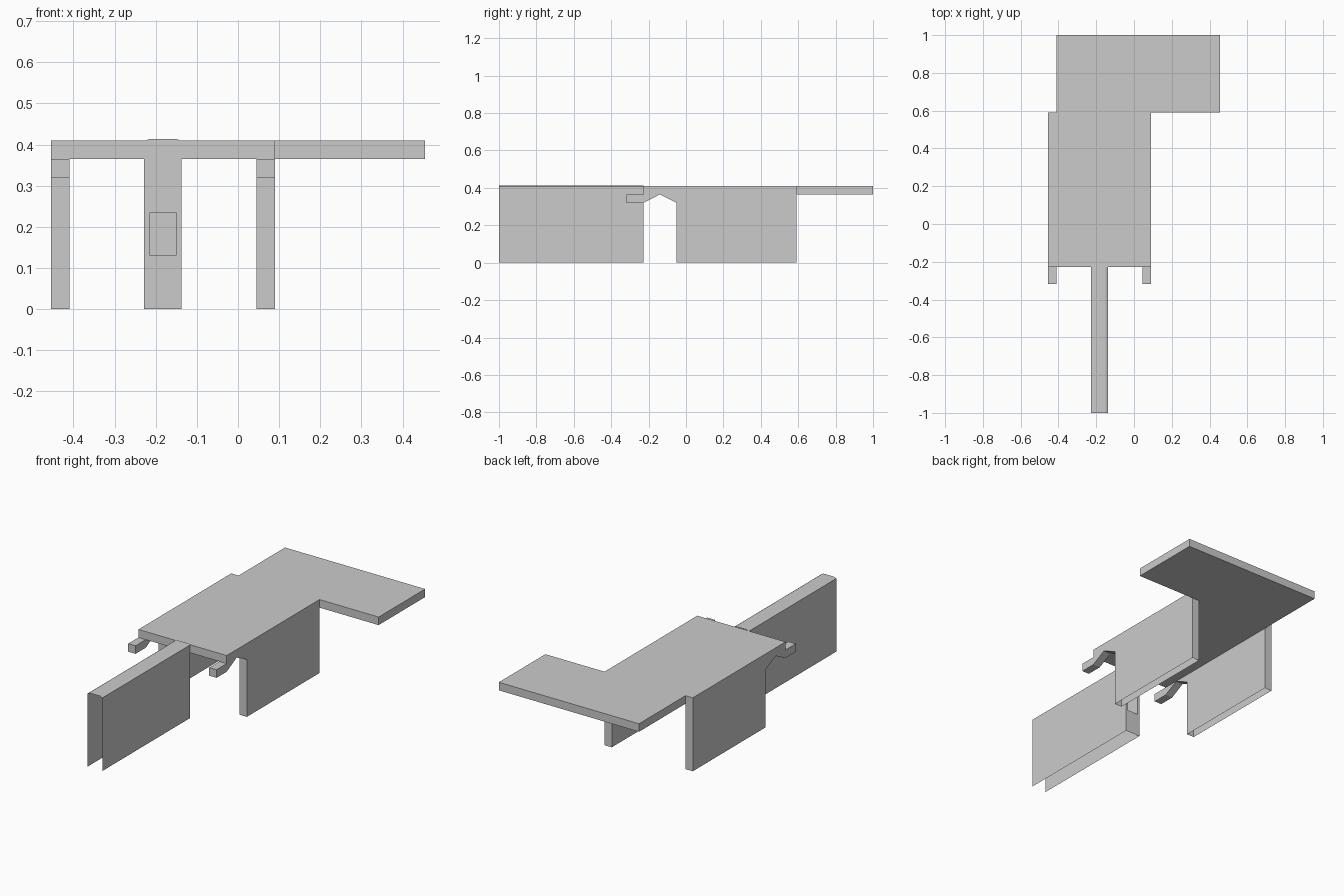
import bpy
import bmesh

if "Cube" in bpy.data.objects:
    bpy.data.objects.remove(bpy.data.objects["Cube"])


def finish(name, bm):
    bmesh.ops.recalc_face_normals(bm, faces=bm.faces)
    mesh = bpy.data.meshes.new(name)
    bm.to_mesh(mesh)
    bm.free()
    obj = bpy.data.objects.new(name, mesh)
    bpy.context.collection.objects.link(obj)
    return obj


def prism(name, points, offset, open_bottom=False):
    """Extrude a flat outline along an offset vector."""
    bm = bmesh.new()
    face = bm.faces.new([bm.verts.new(p) for p in points])
    res = bmesh.ops.extrude_face_region(bm, geom=[face], use_keep_orig=True)
    verts = [g for g in res["geom"] if isinstance(g, bmesh.types.BMVert)]
    bmesh.ops.translate(bm, verts=verts, vec=offset)
    if open_bottom:
        low = [f for f in bm.faces if all(v.co.z < 0.001 for v in f.verts)]
        bmesh.ops.delete(bm, geom=low, context="FACES")
    return finish(name, bm)


UNDER, TOP, HOOK = 0.365, 0.41, 0.32
LEFT, RIGHT, THICK = -0.455, 0.09, 0.045
FRONT = -0.228

# L-shaped top plate
outline = [(LEFT, FRONT), (RIGHT, FRONT), (RIGHT, 0.59), (0.455, 0.59),
           (0.455, 1.0), (-0.41, 1.0), (-0.41, 0.59), (LEFT, 0.59)]
prism("top_plate", [(x, y, UNDER) for x, y in outline], (0, 0, TOP - UNDER))

# Side walls, open underneath, and the hooks in front of them
wall = [(0.59, 0), (-0.05, 0), (-0.05, HOOK), (-0.14, UNDER), (0.59, UNDER)]
hook = [(-0.14, UNDER), (FRONT, HOOK), (-0.318, HOOK), (-0.318, UNDER)]
for side, x in (("left", LEFT), ("right", RIGHT - THICK)):
    prism(side + "_wall", [(x, y, z) for y, z in wall], (THICK, 0, 0), True)
    prism(side + "_hook", [(x, y, z) for y, z in hook], (THICK, 0, 0))

# Thin front channel, open at the front and underneath
bm = bmesh.new()
section = [(-0.228, 0), (-0.228, 0.408), (-0.215, 0.414),
           (-0.15, 0.414), (-0.137, 0.408), (-0.137, 0)]
near = [bm.verts.new((x, -1.0, z)) for x, z in section]
far = [bm.verts.new((x, FRONT, z)) for x, z in section]
for i in range(5):
    bm.faces.new((near[i], near[i + 1], far[i + 1], far[i]))

# Channel end wall with a rectangular socket sunk into it
rect = [(-0.215, 0.13), (-0.215, 0.235), (-0.15, 0.235), (-0.15, 0.13)]
rim = [bm.verts.new((x, FRONT, z)) for x, z in rect]
floor = [bm.verts.new((x, FRONT - 0.1, z)) for x, z in rect]
bm.faces.new((far[0], far[1], rim[1], rim[0]))
bm.faces.new((far[1], far[2], far[3], far[4], rim[2], rim[1]))
bm.faces.new((far[4], far[5], rim[3], rim[2]))
bm.faces.new((far[5], far[0], rim[0], rim[3]))
for i in range(4):
    j = (i + 1) % 4
    bm.faces.new((rim[i], rim[j], floor[j], floor[i]))
bm.faces.new(floor)
finish("front_channel", bm)
